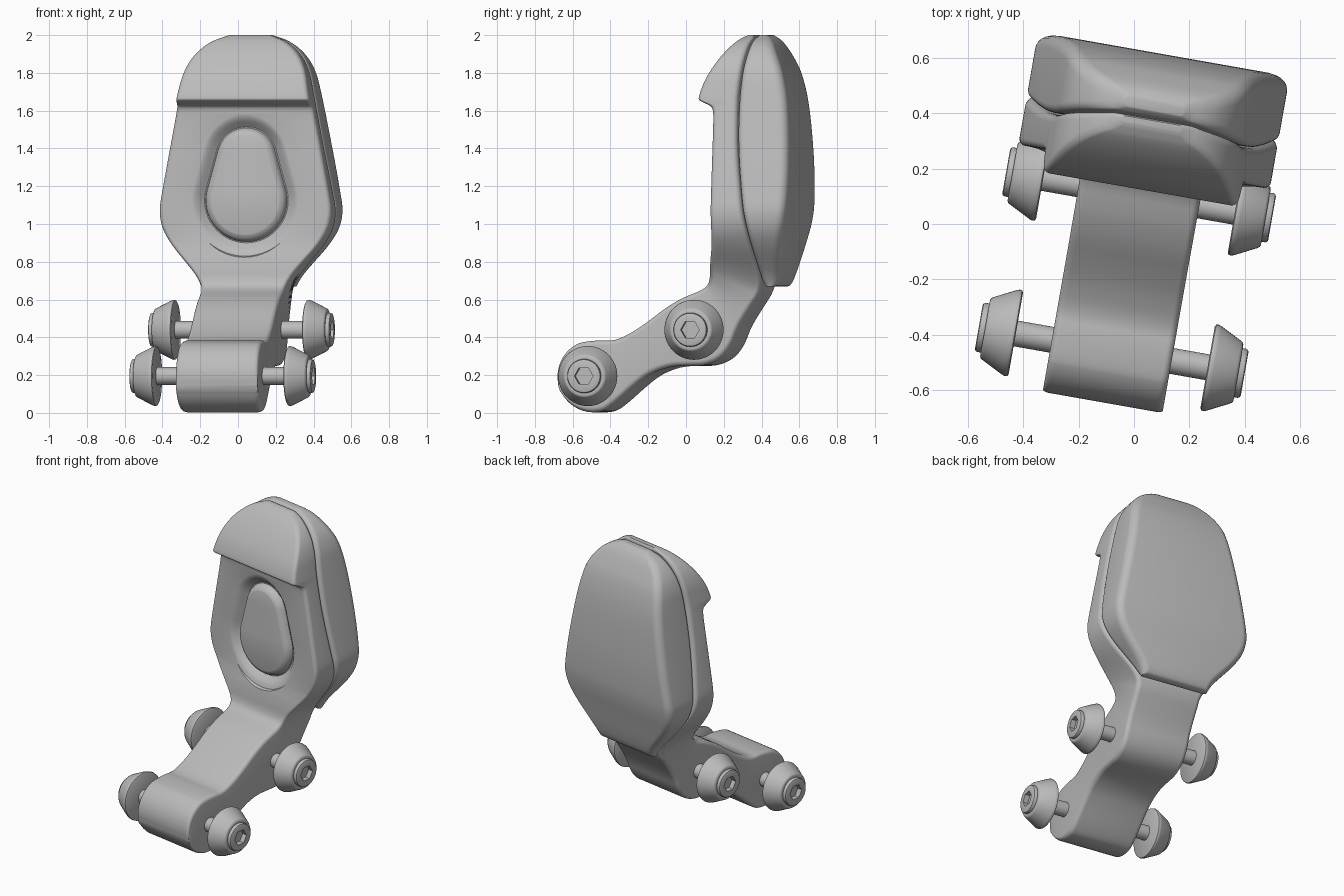
import bpy, bmesh, math
from math import sin, cos, pi, radians
from mathutils import Vector

old = bpy.data.objects.get("Cube")
if old:
    bpy.data.objects.remove(old, do_unlink=True)

YAW = radians(-10)
grey = bpy.data.materials.new("satin_grey")
grey.use_nodes = True
grey.diffuse_color = (0.5, 0.5, 0.5, 1)
grey.node_tree.nodes["Principled BSDF"].inputs["Base Color"].default_value = (0.5, 0.5, 0.5, 1)


def chaikin(points, rounds=3):
    """Round off a polyline, keeping its ends."""
    pts = [Vector(p) for p in points]
    for _ in range(rounds):
        new = [pts[0]]
        for a, b in zip(pts, pts[1:]):
            new += [a.lerp(b, 0.25), a.lerp(b, 0.75)]
        pts = new + [pts[-1]]
    return pts


def skin(name, rings, closed=False):
    """Join rings of points into one solid, capped or closed on itself."""
    bm = bmesh.new()
    loops = [[bm.verts.new(p) for p in ring] for ring in rings]
    pairs = list(zip(loops, loops[1:]))
    if closed:
        pairs.append((loops[-1], loops[0]))
    else:
        bm.faces.new(loops[0])
        bm.faces.new(loops[-1])
    for a, b in pairs:
        n = len(a)
        for i in range(n):
            j = (i + 1) % n
            bm.faces.new((a[i], a[j], b[j], b[i]))
    bmesh.ops.recalc_face_normals(bm, faces=bm.faces)
    mesh = bpy.data.meshes.new(name)
    bm.to_mesh(mesh)
    bm.free()
    mesh.materials.append(grey)
    ob = bpy.data.objects.new(name, mesh)
    bpy.context.collection.objects.link(ob)
    ob.rotation_euler.z = YAW
    return ob


def select(ob):
    bpy.ops.object.select_all(action='DESELECT')
    ob.select_set(True)
    bpy.context.view_layer.objects.active = ob


def smooth(ob, angle=35):
    select(ob)
    bpy.ops.object.shade_smooth_by_angle(angle=radians(angle))


# Front outline as half width by height
OUTLINE = chaikin([(0, .22), (.62, .22), (.67, .225), (.73, .26), (.79, .31), (.88, .39),
                   (.97, .447), (1.06, .465), (1.14, .455), (1.61, .367), (1.7, .35),
                   (1.8, .33), (1.89, .288), (1.965, .21), (2.0, .11)], 2)


def half_width(z):
    for a, b in zip(OUTLINE, OUTLINE[1:]):
        if z <= b.x:
            return a.y + (b.y - a.y) * max(0, z - a.x) / (b.x - a.x)
    return OUTLINE[-1].y


def section(station, r_front, r_back, steps=6):
    """Rounded rectangle between a front and a back point (y, z)."""
    front, back = Vector(station[:2]), Vector(station[2:])
    depth = (back - front).length
    rf, rb = min(r_front, .45 * depth), min(r_back, .45 * depth)
    arc = [k * pi / 2 / steps for k in range(steps + 1)]
    half = [(rf * (1 - sin(a)), rf * (1 - cos(a))) for a in arc]
    half += [(rb * (1 - sin(a)), depth - rb * (1 - cos(a))) for a in reversed(arc)]
    ring = []
    for side, pts in ((1, half), (-1, half[::-1])):
        for inset, d in pts:
            p = front.lerp(back, d / depth)
            ring.append((side * (half_width(p.y) - inset), p.x, p.y))
    return ring


# Arm: round front lug, rising link, plate and hooked top (front y, z, back y, z)
LUG, LUG_R = Vector((-.464, .194)), .192
stations = []
for phi in range(6, 91, 12):
    ends = [LUG + LUG_R * Vector((cos(radians(a)), sin(radians(a)))) for a in (200 - phi, 200 + phi)]
    stations.append((*ends[0], *ends[1]))
stations += [
    (-.43, .385, -.34, .056), (-.35, .38, -.234, .151), (-.25, .428, -.154, .21),
    (-.16, .49, -.047, .247), (-.077, .554, .06, .249), (0, .6, .141, .25),
    (.057, .625, .225, .287), (.115, .647, .28, .356), (.152, .672, .316, .454),
    (.168, .71, .383, .56), (.175, .76, .43, .63), (.185, .81, .45, .70),
    (.2, .87, .42, .85), (.21, .93, .40, .97), (.21, 1.1, .378, 1.1),
    (.21, 1.4, .345, 1.4), (.21, 1.56, .341, 1.57), (.205, 1.615, .341, 1.63),
    (.18, 1.632, .341, 1.65), (.132, 1.652, .341, 1.66), (.124, 1.668, .342, 1.68),
    (.158, 1.77, .35, 1.77), (.23, 1.885, .363, 1.88), (.30, 1.968, .375, 1.955),
    (.34, 1.995, .387, 1.985), (.355, 2.0, .38, 2.0)]
arm = skin("arm_and_plate", [section(s, .025, .03) for s in chaikin(stations)])

# Egg-shaped groove around a raised island on the plate
EGG_LOW, EGG_HIGH, R_LOW, R_HIGH = 1.125, 1.35, .225, .165
tilt = math.asin((R_LOW - R_HIGH) / (EGG_HIGH - EGG_LOW))


def egg(offset, y, steps=32):
    ring = []
    for z, r, a0, a1 in ((EGG_HIGH, R_HIGH, tilt, pi - tilt), (EGG_LOW, R_LOW, pi - tilt, 2 * pi + tilt)):
        for k in range(steps + 1):
            a = a0 + (a1 - a0) * k / steps
            ring.append(((r + offset) * cos(a), y, z + (r + offset) * sin(a)))
    return ring


groove = [(.09, .15), (.07, .207), (.05, .213), (.03, .226), (.012, .246), (0, .256),
          (-.006, .255), (-.012, .235), (-.022, .22), (-.04, .211), (-.05, .207), (-.06, .15)]
cutter = skin("groove_cutter", [egg(d, y) for d, y in groove], closed=True)
cutter.hide_render = True
cut = arm.modifiers.new("groove", 'BOOLEAN')
cut.operation, cut.solver, cut.object = 'DIFFERENCE', 'EXACT', cutter
bpy.context.view_layer.update()
select(arm)
bpy.ops.object.modifier_apply(modifier=cut.name)
bpy.data.objects.remove(cutter, do_unlink=True)
smooth(arm)

# Thick pad behind the plate
pad_stations = [
    (.475, .668, .505, .668), (.455, .682, .53, .676), (.44, .75, .555, .735),
    (.415, .9, .585, .91), (.398, 1.0, .606, 1.01), (.38, 1.1, .62, 1.12),
    (.348, 1.4, .625, 1.345), (.345, 1.63, .608, 1.637), (.357, 1.8, .574, 1.8),
    (.375, 1.9, .537, 1.885), (.39, 1.97, .497, 1.965), (.41, 1.998, .46, 1.998),
    (.42, 2.0, .45, 2.0)]
pad = skin("back_pad", [section(s, .03, .05) for s in chaikin(pad_stations)])
smooth(pad)


def lathe(name, profile, y, z, side=1, segments=48):
    """Turn a profile of (radius, x, hexagonal?) about the x axis."""
    rings = []
    for r, x, hexed in profile:
        ring = []
        for k in range(segments):
            a = 2 * pi * k / segments
            rr = r / cos((a + pi / 6) % (pi / 3) - pi / 6) * cos(pi / 6) if hexed else r
            ring.append((side * x, y + rr * sin(a), z + rr * cos(a)))
        rings.append(ring)
    smooth(skin(name, rings))


# Two cross pins, each with a tapered washer and socket bolt on both ends
HEAD = [(.15, .352, 0), (.157, .356, 0), (.159, .364, 0), (.155, .376, 0), (.115, .455, 0),
        (.11, .462, 0), (.103, .465, 0), (.09, .465, 0), (.09, .478, 0), (.087, .485, 0),
        (.08, .488, 0), (.05, .488, 1), (.05, .455, 1)]
for label, y, z in (("front", -.464, .195), ("rear", .107, .44)):
    lathe(label + "_pin", [(.047, -.36, 0), (.047, .36, 0)], y, z)
    for side, name in ((1, "left"), (-1, "right")):
        lathe(f"{label}_{name}_bolt_head", HEAD, y, z, side)
